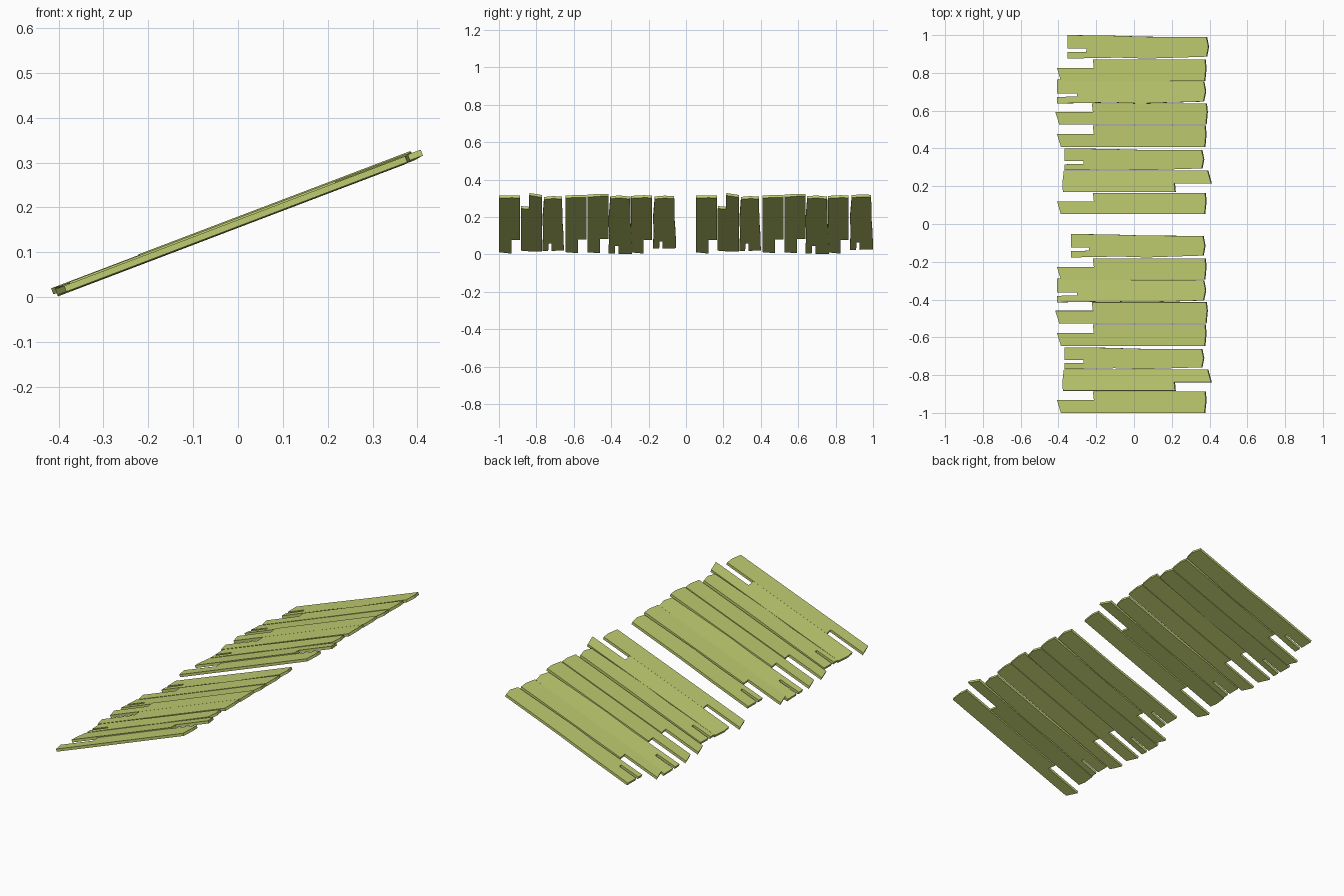
import bpy, bmesh, math
from mathutils import Matrix, Vector

cube = bpy.data.objects.get("Cube")
if cube:
    bpy.data.objects.remove(cube, do_unlink=True)

wood = bpy.data.materials.new("pale_olive_wood")
wood.use_nodes = True
colour = (0.52, 0.60, 0.16, 1)
wood.diffuse_color = colour
bsdf = next(n for n in wood.node_tree.nodes if n.type == 'BSDF_PRINCIPLED')
bsdf.inputs["Base Color"].default_value = colour

SLOPE = math.atan(0.38)
THICK = 0.014
MID_Z = 0.165

# Plank outlines: x along the board, v as a fraction of its width
NOTCHED = [(-.385, 0), (-.405, .6), (-.21, .6), (-.215, 1),
           (.378, 1), (.382, .6), (.375, 0)]
TURNED = [(-x, 1 - v) for x, v in NOTCHED]
SLOTTED = [(-.365, 0), (-.365, .27), (-.265, .29), (-.265, .42), (-.365, .42),
           (-.365, 1), (-.15, .98), (.05, .93), (.36, .92), (.37, .5),
           (.36, .08), (.05, 0), (-.1, .04)]


def make_plank(name, outline, y0, width, scale, shift, lift, roll):
    bm = bmesh.new()
    stretch = scale / math.cos(SLOPE)
    verts = [bm.verts.new((x * stretch, (v - .5) * width, -THICK / 2))
             for x, v in outline]
    face = bm.faces.new(verts)
    top = bmesh.ops.extrude_face_region(bm, geom=[face])["geom"]
    bmesh.ops.translate(bm, vec=(0, 0, THICK),
                        verts=[e for e in top if isinstance(e, bmesh.types.BMVert)])
    bmesh.ops.recalc_face_normals(bm, faces=bm.faces)
    # Roll each board a little, then lay it on the slope
    place = (Matrix.Translation(Vector((shift, y0 + width / 2,
                                        MID_Z + lift + shift * math.tan(SLOPE))))
             @ Matrix.Rotation(-SLOPE, 4, 'Y')
             @ Matrix.Rotation(math.radians(roll), 4, 'X'))
    bm.transform(place)
    mesh = bpy.data.meshes.new(name)
    bm.to_mesh(mesh)
    bm.free()
    mesh.materials.append(wood)
    obj = bpy.data.objects.new(name, mesh)
    bpy.context.collection.objects.link(obj)


# outline, start y, width, length scale, x shift, lift, roll in degrees
PLANKS = [
    (NOTCHED, .053, .112, 1, 0, 0, 0),
    (TURNED, .17, .113, 1, .005, .001, -3),
    (SLOTTED, .285, .115, 1, 0, 0, 1),
    (NOTCHED, .408, .113, 1, 0, .002, 2),
    (NOTCHED, .526, .113, 1.02, -.001, .005, 2),
    (SLOTTED, .638, .127, 1.068, -.015, -.001, -2),
    (NOTCHED, .758, .112, 1, 0, 0, 1),
    (SLOTTED, .876, .124, 1.014, .02, 0, 1),
]

# The same row of boards twice, the back-most board of the front row shorter
for row, offset in (("back", 0), ("front", -1.053)):
    for i, (outline, y, width, scale, shift, lift, roll) in enumerate(PLANKS, 1):
        if row == "front" and i == len(PLANKS):
            scale *= .95
        make_plank(f"{row}_plank_{i}", outline, y + offset, width,
                   scale, shift, lift, roll)
